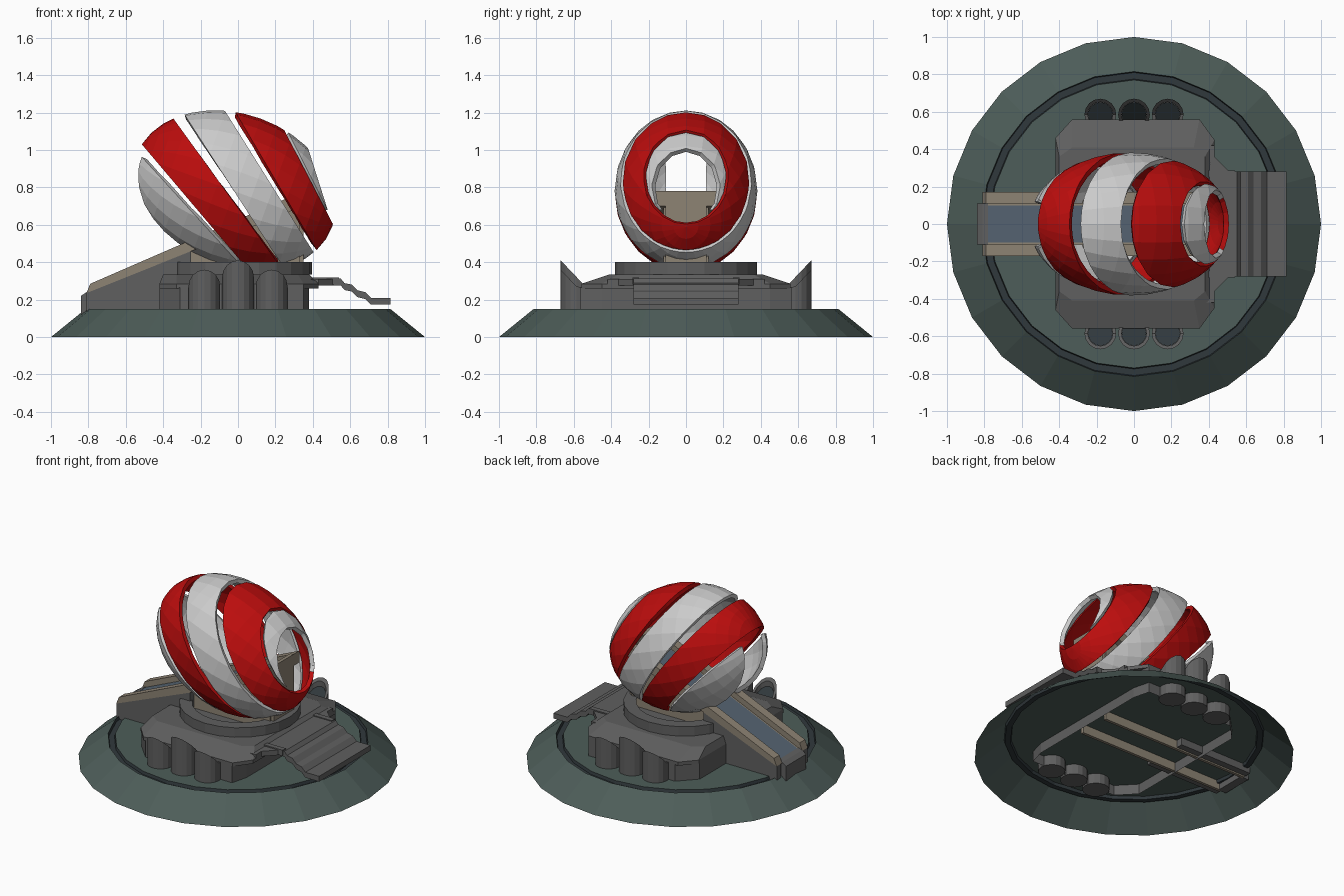
import bpy, bmesh, math
from mathutils import Matrix, Vector

if "Cube" in bpy.data.objects:
    bpy.data.objects.remove(bpy.data.objects["Cube"])


def mat(name, rgb):
    m = bpy.data.materials.new(name)
    m.diffuse_color = (*rgb, 1)
    m.use_nodes = True
    m.node_tree.nodes["Principled BSDF"].inputs["Base Color"].default_value = m.diffuse_color
    return m


RED = mat("red", (0.50, 0.004, 0.004))
WHITE = mat("white", (0.62, 0.62, 0.62))
GREY = mat("dark_grey", (0.115, 0.115, 0.115))
GREEN = mat("grey_green", (0.075, 0.11, 0.10))
DARK = mat("dark_slate", (0.03, 0.04, 0.045))
TAN = mat("tan", (0.27, 0.23, 0.175))
BLUE = mat("slate_blue", (0.09, 0.125, 0.165))


def finish(name, bm, m):
    bmesh.ops.recalc_face_normals(bm, faces=bm.faces)
    me = bpy.data.meshes.new(name)
    bm.to_mesh(me)
    bm.free()
    me.materials.append(m)
    ob = bpy.data.objects.new(name, me)
    bpy.context.collection.objects.link(ob)
    return ob


def loft(name, rings, m, cap_ends=True):
    """Skin a list of equal-length point rings."""
    bm = bmesh.new()
    vs = [[bm.verts.new(p) for p in r] for r in rings]
    n = len(vs[0])
    for a, b in zip(vs, vs[1:]):
        for i in range(n):
            j = (i + 1) % n
            bm.faces.new((a[i], a[j], b[j], b[i]))
    if cap_ends:
        bm.faces.new(vs[0])
        bm.faces.new(vs[-1])
    return finish(name, bm, m)


def slab(name, poly, z0, z1, m, top=None):
    return loft(name, [[(x, y, z0) for x, y in poly],
                       [(x, y, z1) for x, y in (top or poly)]], m)


def side_profile(name, prof, y0, y1, m):
    return loft(name, [[(x, y, z) for x, z in prof] for y in (y0, y1)], m)


def mirrored(half):
    return half + [(x, -y) for x, y in reversed(half)]


def circle(r, z, n=24, cx=0.0):
    return [(cx + r * math.cos(i * math.tau / n), r * math.sin(i * math.tau / n), z)
            for i in range(n)]


# Open-bottomed conical base, groove and top disc
loft("base_slope", [circle(1, 0), circle(0.815, 0.15)], GREEN, False)
loft("base_groove", [circle(0.815, 0.15), circle(0.81, 0.13), circle(0.775, 0.13),
                     circle(0.77, 0.15)], DARK, False)
bm = bmesh.new()
bm.faces.new([bm.verts.new(p) for p in circle(0.77, 0.15)])
finish("base_disc", bm, GREEN)

# Platform: walls, lip, raised deck and drum
wall = mirrored([(-0.42, 0.45), (-0.31, 0.565), (0.35, 0.565), (0.38, 0.45)])
lip = mirrored([(-0.42, 0.46), (-0.33, 0.56), (0.35, 0.56), (0.43, 0.45)])
deck = mirrored([(-0.40, 0.36), (-0.33, 0.41), (0.32, 0.41), (0.38, 0.36)])
bm = bmesh.new()
lo = [bm.verts.new((x, y, 0.08)) for x, y in wall]
hi = [bm.verts.new((x, y, 0.265)) for x, y in wall]
for i in range(len(wall)):
    j = (i + 1) % len(wall)
    bm.faces.new((lo[i], lo[j], hi[j], hi[i]))
finish("platform_wall", bm, GREY)
slab("platform_lip", lip, 0.26, 0.285, GREY)
slab("platform_deck", lip, 0.285, 0.335, GREY, deck)
loft("drum", [circle(0.365, 0.32, cx=0.015), circle(0.365, 0.335, cx=0.015),
              circle(0.38, 0.335, cx=0.015), circle(0.38, 0.40, cx=0.015),
              circle(0.30, 0.40, cx=0.015)], GREY, False)

# Walkway neck and stepped ramp on the right
slab("walkway_neck", mirrored([(0.36, 0.42), (0.43, 0.42), (0.43, 0.36), (0.51, 0.28)]),
     0.275, 0.31, GREY)
tops = [(0.38, 0.312), (0.55, 0.312), (0.57, 0.288), (0.61, 0.28), (0.64, 0.25),
        (0.68, 0.24), (0.71, 0.21), (0.815, 0.21)]
side_profile("stepped_walkway", tops + [(x, z - 0.037) for x, z in reversed(tops)],
             -0.28, 0.28, GREY)
for s in (-1, 1):
    side_profile("walkway_edge", [(0.38, 0.318), (0.54, 0.318), (0.54, 0.28), (0.38, 0.28)],
                 s * 0.25, s * 0.285, GREY)


# Slant-topped hollow towers, three per side
def tower(x, side, peak):
    n, r, cy = 16, 0.085, 0.585

    def ring(rad, z=None, drop=0.0):
        out = []
        for i in range(n):
            a = i * math.tau / n
            y = cy + rad * math.sin(a)
            h = max(0.265, peak - 1.05 * (cy + r - y)) - drop if z is None else z
            out.append((x + rad * math.cos(a), side * y, h))
        return out
    loft("tower", [ring(r, 0.08), ring(r), ring(r - 0.018), ring(r - 0.018, 0.2)], GREY)
    loft("tower_inside", [ring(r - 0.019, 0.2), ring(r - 0.019, None, 0.035)], DARK)


for side in (-1, 1):
    for x, peak in ((-0.18, 0.36), (0, 0.41), (0.18, 0.36)):
        tower(x, side, peak)

# Entry ramp on the left, rising into the shell
for s in (-1, 1):
    side_profile("ramp_rail", [(-0.81, 0.235), (-0.79, 0.285), (0.35, 0.78), (0.35, 0.70)],
                 s * 0.11, s * 0.17, TAN)
    side_profile("ramp_inner_wall", [(-0.80, 0.09), (-0.80, 0.24), (0.33, 0.73), (0.33, 0.09)],
                 s * 0.10, s * 0.12, TAN)
    side_profile("ramp_skirt", [(-0.81, 0.10), (-0.81, 0.235), (-0.25, 0.47), (-0.25, 0.10)],
                 s * 0.12, s * 0.165, GREY)
side_profile("ramp_floor", [(-0.80, 0.24), (0.33, 0.73), (0.33, 0.70), (-0.80, 0.21)],
             -0.11, 0.11, BLUE)
side_profile("ramp_end_panel", [(0.32, 0.30), (0.32, 0.775), (0.35, 0.78), (0.35, 0.30)],
             -0.11, 0.11, TAN)
side_profile("ramp_nose", [(-0.84, 0.09), (-0.84, 0.22), (-0.81, 0.24), (-0.78, 0.25),
                           (-0.78, 0.09)], -0.11, 0.11, GREY)


# Striped shell: slices of a tilted ellipsoid, each between two slanted planes
def cut(bm, co, no, keep_positive):
    bmesh.ops.bisect_plane(bm, geom=bm.verts[:] + bm.edges[:] + bm.faces[:], dist=1e-5,
                           plane_co=co, plane_no=no,
                           clear_inner=keep_positive, clear_outer=not keep_positive)


def slanted(bm, line, keep_positive):
    (x0, z0), (x1, z1) = line
    cut(bm, Vector((x0, 0, z0)), Vector((z0 - z1, 0, x1 - x0)).normalized(), keep_positive)


def band(name, m, left, right, slot=0.0):
    bm = bmesh.new()
    bmesh.ops.create_uvsphere(bm, u_segments=24, v_segments=18, radius=1)
    T = (Matrix.Translation((-0.02, 0, 0.78)) @ Matrix.Rotation(math.radians(20), 4, 'Y')
         @ Matrix.Diagonal((0.557, 0.382, 0.413, 1)) @ Matrix.Rotation(math.pi / 2, 4, 'Y'))
    bm.transform(T)
    cut(bm, Vector((0, 0, 0.38)), Vector((0, 0, 1)), True)
    if left:
        slanted(bm, left, True)
    slanted(bm, right, False)
    if slot:
        cut(bm, Vector((0, slot, 0)), Vector((0, 1, 0)), True)
    ob = finish(name, bm, m)
    if slot:
        mir = ob.modifiers.new("mirror", 'MIRROR')
        mir.use_axis = (False, True, False)
    sol = ob.modifiers.new("thickness", 'SOLIDIFY')
    sol.thickness = 0.028
    sol.offset = -1


band("shell_entry_band", WHITE, None, ((-0.53, 0.98), (0.0, 0.40)), 0.12)
band("shell_red_band_wide", RED, ((-0.48, 0.99), (0.02, 0.40)), ((-0.325, 1.14), (0.21, 0.40)))
band("shell_white_band", WHITE, ((-0.27, 1.165), (0.225, 0.40)), ((-0.07, 1.21), (0.40, 0.46)))
band("shell_red_band_end", RED, ((0.0, 1.18), (0.435, 0.44)), ((0.235, 1.13), (0.52, 0.58)))
band("shell_end_ring", WHITE, ((0.255, 1.12), (0.515, 0.61)), ((0.365, 1.04), (0.505, 0.60)))
